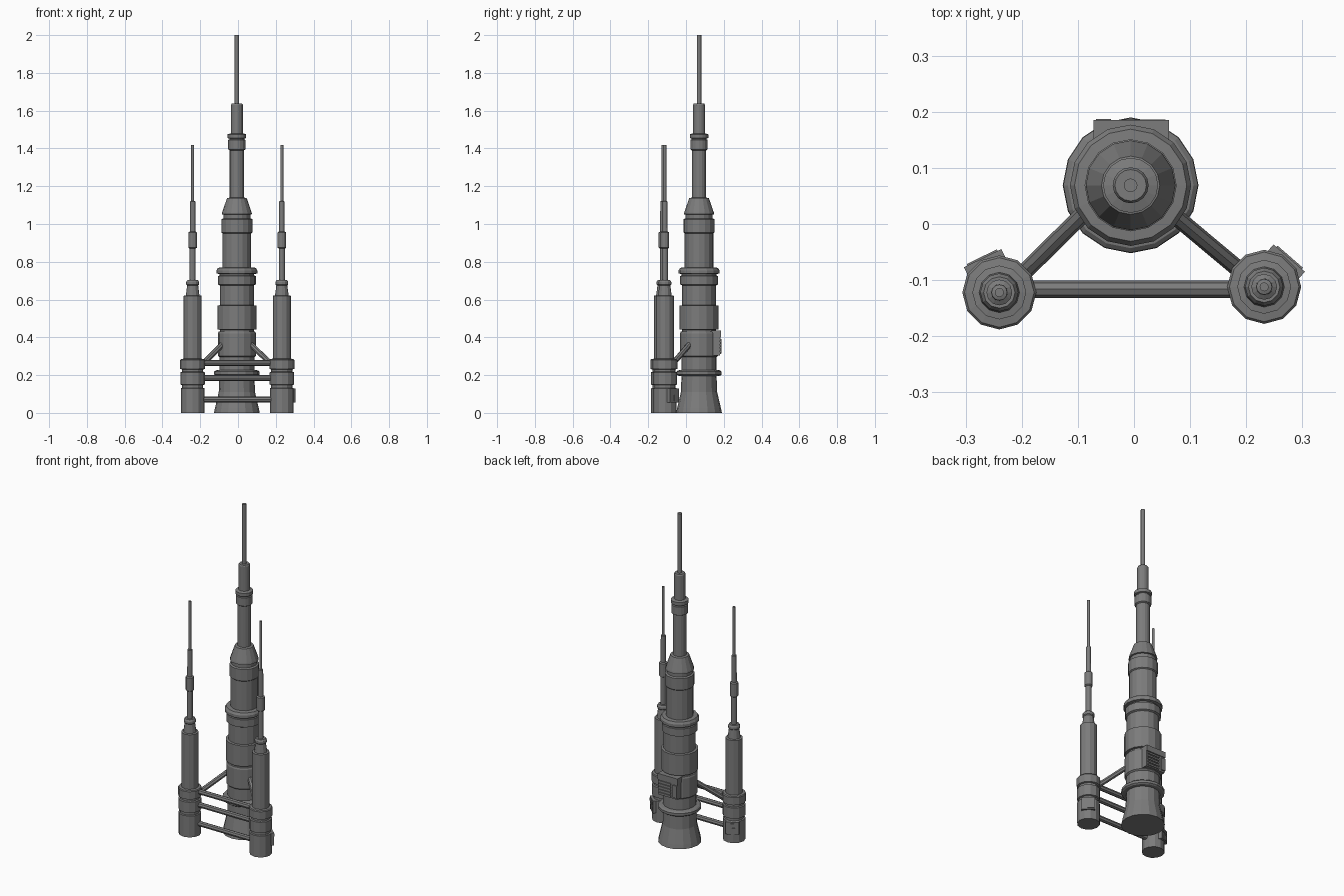
import bpy, bmesh, math
from mathutils import Vector, Matrix

if "Cube" in bpy.data.objects:
    bpy.data.objects.remove(bpy.data.objects["Cube"])

DARK = bpy.data.materials.new("dark_grey")
DARK.diffuse_color = (.2, .2, .2, 1)
DARK.use_nodes = True
DARK.node_tree.nodes["Principled BSDF"].inputs["Base Color"].default_value = DARK.diffuse_color


def add(name, bm):
    bmesh.ops.recalc_face_normals(bm, faces=bm.faces)
    me = bpy.data.meshes.new(name)
    bm.to_mesh(me)
    bm.free()
    me.materials.append(DARK)
    ob = bpy.data.objects.new(name, me)
    bpy.context.collection.objects.link(ob)
    return ob


def lathe(name, centre, profile, n):
    """Closed, flat-faced turned solid from (radius, z) points."""
    bm = bmesh.new()
    rings = []
    for r, z in profile:
        rings.append([bm.verts.new((centre[0] + r * math.cos(2 * math.pi * i / n),
                                    centre[1] + r * math.sin(2 * math.pi * i / n), z))
                      for i in range(n)])
    for a, b in zip(rings, rings[1:]):
        for i in range(n):
            j = (i + 1) % n
            bm.faces.new((a[i], a[j], b[j], b[i]))
    bm.faces.new(rings[0][::-1])
    bm.faces.new(rings[-1])
    return add(name, bm)


def strut(name, a, b, r, n=8):
    a, b = Vector(a), Vector(b)
    bm = bmesh.new()
    rot = (b - a).to_track_quat('Z', 'Y').to_matrix().to_4x4()
    bmesh.ops.create_cone(bm, cap_ends=True, segments=n, radius1=r, radius2=r,
                          depth=(b - a).length,
                          matrix=Matrix.Translation((a + b) / 2) @ rot)
    return add(name, bm)


def panel(name, centre, angle, boxes):
    """Boxes (across, outward, z ranges) standing on a tower at an angle."""
    bm = bmesh.new()
    place = Matrix.Translation((*centre, 0)) @ Matrix.Rotation(math.radians(angle - 90), 4, 'Z')
    for lo, hi in boxes:
        lo, hi = Vector(lo), Vector(hi)
        m = place @ Matrix.Translation((lo + hi) / 2) @ Matrix.Diagonal((*(hi - lo), 1))
        bmesh.ops.create_cube(bm, size=1, matrix=m)
    return add(name, bm)


MAIN = (-0.006, 0.069)
LEFT = (-0.24, -0.122)
RIGHT = (0.232, -0.112)

# Main tower, bottom flare to top mast
lathe("main_tower", MAIN, [
    (.121, 0), (.116, .025), (.096, .11), (.093, .195),
    (.112, .197), (.12, .203), (.12, .218), (.112, .225), (.093, .228),
    (.093, .295), (.101, .302), (.101, .42), (.097, .43), (.09, .432),
    (.09, .44), (.103, .442), (.103, .568), (.09, .57), (.09, .675),
    (.1, .68), (.1, .725), (.092, .727), (.092, .735), (.108, .738),
    (.108, .755), (.1, .768), (.076, .77), (.076, .95), (.082, .955),
    (.082, 1.025), (.072, 1.03), (.072, 1.05), (.08, 1.052), (.078, 1.062),
    (.052, 1.137), (.038, 1.14), (.038, 1.39), (.046, 1.395), (.046, 1.445),
    (.04, 1.448), (.04, 1.452), (.049, 1.455), (.049, 1.475), (.032, 1.48),
    (.032, 1.63), (.028, 1.637), (.012, 1.637), (.012, 2.0)], 16)

# Two slimmer side towers
side = [
    (.063, 0), (.063, .13), (.056, .133), (.056, .147), (.064, .15),
    (.064, .215), (.056, .218), (.056, .23), (.066, .233), (.066, .28),
    (.062, .285), (.048, .287), (.048, .62), (.036, .622), (.029, .675),
    (.034, .68), (.034, .693), (.028, .703), (.016, .703), (.016, .87),
    (.023, .875), (.023, .955), (.015, .96), (.014, 1.12), (.008, 1.122),
    (.008, 1.417)]
lathe("left_tower", LEFT, side, 12)
lathe("right_tower", RIGHT, side, 12)

# Horizontal walkways between the side towers
for i, z in enumerate((.07, .185, .265)):
    strut(f"cross_tube_{i}", (-.22, -.116, z), (.21, -.116, z), .0155)

# Sloping braces up to the main tower
strut("left_brace", (-.21, -.1, .235), (-.07, .038, .375), .015)
strut("right_brace", (.2, -.092, .235), (.06, .025, .37), .015)

# Louvred equipment panel on the back of the main tower
louvres = [((-.02, .1, .312 + .018 * i), (.062, .117, .322 + .018 * i)) for i in range(5)]
panel("back_panel", MAIN, 90, [
    ((-.062, .05, .305), (.068, .111, .41)),
    ((-.066, .05, .4), (.068, .116, .435)),
    ((-.062, .1, .315), (-.035, .118, .39))] + louvres)

# Small hatches on the side towers
for name, c, ang in (("left_hatch", LEFT, 116), ("right_hatch", RIGHT, 49)):
    panel(name, c, ang, [
        ((-.037, .03, .055), (.037, .068, .13)),
        ((-.03, .06, .105), (.03, .071, .122)),
        ((-.03, .06, .063), (.005, .071, .095))])
